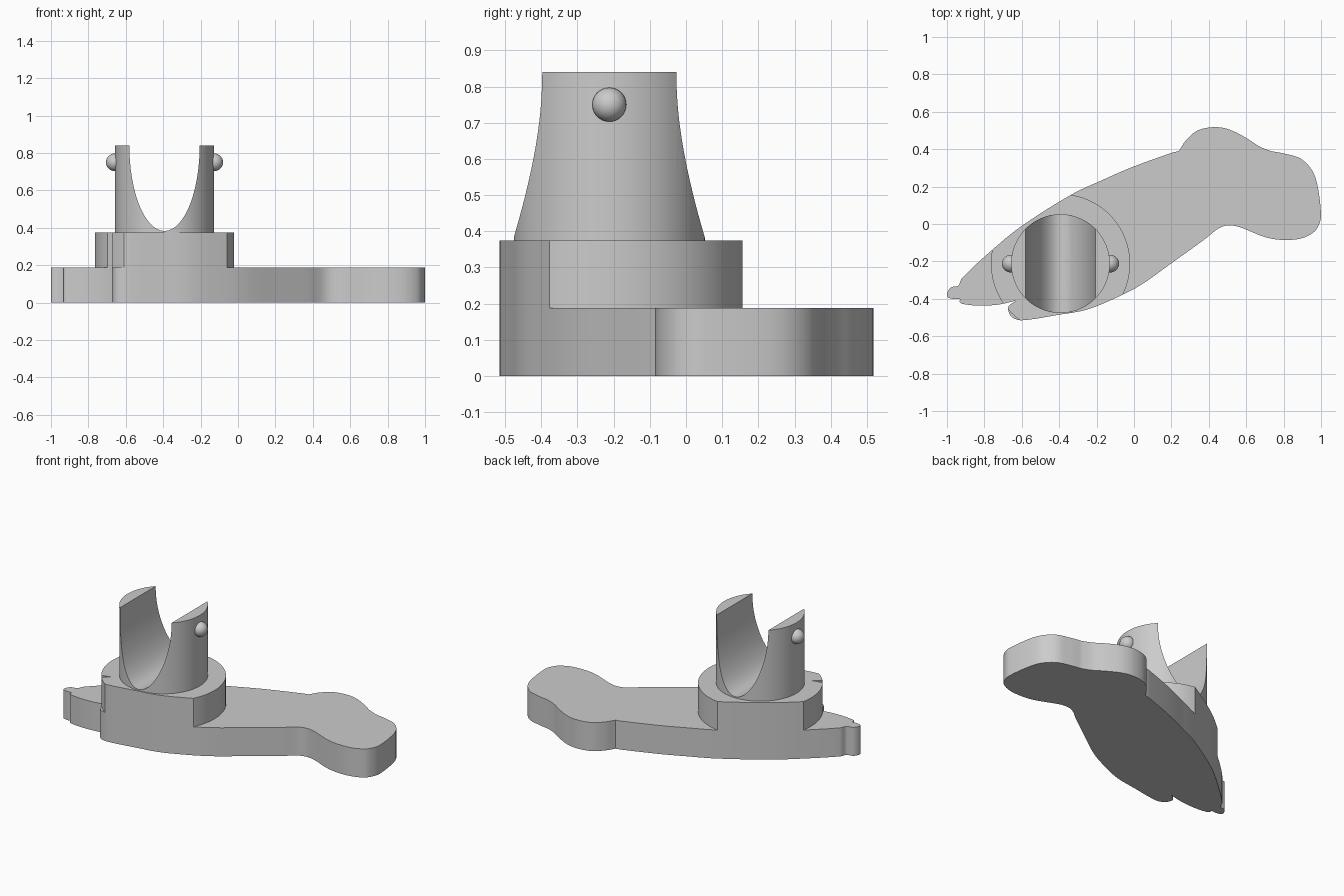
import bpy
import bmesh
import math
from mathutils import Vector
from mathutils.geometry import interpolate_bezier

default_cube = bpy.data.objects.get("Cube")
if default_cube:
    bpy.data.objects.remove(default_cube, do_unlink=True)

CENTRE_X, CENTRE_Y = -0.393, -0.212
BASE_TOP, COLLAR_TOP, POST_TOP = 0.188, 0.375, 0.84
POST_RADIUS = 0.264

# One plain colour for everything
grey = bpy.data.materials.new("light grey")
grey.use_nodes = True
colour = (0.6, 0.6, 0.6, 1)
grey.diffuse_color = colour
grey.node_tree.nodes["Principled BSDF"].inputs["Base Color"].default_value = colour

# Base outline as smooth strands that meet at corners
STRANDS = [
    [(-.93, -.4), (-.97, -.4), (-1, -.385), (-.98, -.34), (-.94, -.33), (-.92, -.29),
     (-.76, -.14), (-.6, -.01), (-.33, .16), (-.18, .23), (-.02, .3), (.2, .38), (.24, .39)],
    [(.24, .39), (.28, .45), (.34, .5), (.43, .518), (.51, .505), (.6, .46), (.67, .415), (.73, .39)],
    [(.73, .39), (.81, .375), (.89, .35), (.95, .29), (.98, .21), (1, .05), (.99, 0),
     (.96, -.045), (.89, -.078), (.79, -.085), (.7, -.07), (.56, -.015), (.5, -.008),
     (.45, -.025), (.38, -.08), (.2, -.21), (.03, -.33), (-.13, -.41), (-.26, -.46),
     (-.4, -.485), (-.6, -.515), (-.65, -.5), (-.67, -.47), (-.67, -.44), (-.63, -.41)],
    [(-.63, -.41), (-.72, -.43), (-.82, -.437), (-.9, -.43), (-.93, -.42), (-.93, -.4)],
]


def smooth_strand(points, steps=6):
    """Sample a curve through the points, leaving out the last one."""
    pts = [Vector(p) for p in points]
    last = len(pts) - 1
    tangents = [(pts[min(i + 1, last)] - pts[max(i - 1, 0)]).normalized() for i in range(last + 1)]
    result = []
    for i in range(last):
        a, b = pts[i], pts[i + 1]
        reach = (b - a).length / 3
        curve = interpolate_bezier(a, a + tangents[i] * reach,
                                   b - tangents[i + 1] * reach, b, steps + 1)
        result.extend(curve[:-1])
    return result


def prism(name, outline, bottom, top):
    """Extrude a flat outline between two heights."""
    bm = bmesh.new()
    face = bm.faces.new([bm.verts.new((p[0], p[1], bottom)) for p in outline])
    extruded = bmesh.ops.extrude_face_region(bm, geom=[face], use_keep_orig=True)
    moved = [g for g in extruded["geom"] if isinstance(g, bmesh.types.BMVert)]
    bmesh.ops.translate(bm, verts=moved, vec=(0, 0, top - bottom))
    bmesh.ops.recalc_face_normals(bm, faces=bm.faces)
    mesh = bpy.data.meshes.new(name)
    bm.to_mesh(mesh)
    bm.free()
    obj = bpy.data.objects.new(name, mesh)
    bpy.context.collection.objects.link(obj)
    return obj


def cylinder(name, radius, bottom, top):
    bpy.ops.mesh.primitive_cylinder_add(
        vertices=96, radius=radius, depth=top - bottom,
        location=(CENTRE_X, CENTRE_Y, (bottom + top) / 2))
    obj = bpy.context.object
    obj.name = name
    return obj


def select_only(obj):
    bpy.ops.object.select_all(action="DESELECT")
    obj.select_set(True)
    bpy.context.view_layer.objects.active = obj


def boolean(obj, cutter, operation):
    """Apply a boolean and discard its cutter."""
    cutter.hide_render = True
    mod = obj.modifiers.new("shape", "BOOLEAN")
    mod.object = cutter
    mod.operation = operation
    mod.solver = "EXACT"
    select_only(obj)
    bpy.ops.object.modifier_apply(modifier=mod.name)
    bpy.data.objects.remove(cutter, do_unlink=True)


def finish(obj):
    obj.data.materials.clear()
    obj.data.materials.append(grey)
    select_only(obj)
    bpy.ops.object.shade_smooth_by_angle(angle=math.radians(30))


# Base plate
outline = [p for strand in STRANDS for p in smooth_strand(strand)]
base = prism("base_plate", outline, 0, BASE_TOP)
finish(base)

# Round collar, trimmed to the base outline
collar = cylinder("collar", 0.372, BASE_TOP, COLLAR_TOP)
boolean(collar, prism("collar_trim", outline, -0.2, 1), "INTERSECT")
finish(collar)

# Forked post with an elliptical saddle cut through it from front to back
post = cylinder("forked_post", POST_RADIUS, COLLAR_TOP, POST_TOP)
bpy.ops.mesh.primitive_cylinder_add(
    vertices=128, radius=1, depth=1, location=(CENTRE_X, CENTRE_Y, POST_TOP),
    rotation=(math.pi / 2, 0, 0))
saddle = bpy.context.object
saddle.scale = (0.188, POST_TOP - COLLAR_TOP - 0.008, 1)
bpy.context.view_layer.update()
boolean(post, saddle, "DIFFERENCE")
finish(post)

# Ball studs on the outside of both prongs
for side, label in ((-1, "right"), (1, "left")):
    bpy.ops.mesh.primitive_uv_sphere_add(
        segments=32, ring_count=16, radius=0.047,
        location=(CENTRE_X + side * (POST_RADIUS + 0.002), CENTRE_Y, 0.75))
    stud = bpy.context.object
    stud.name = label + "_stud"
    finish(stud)
